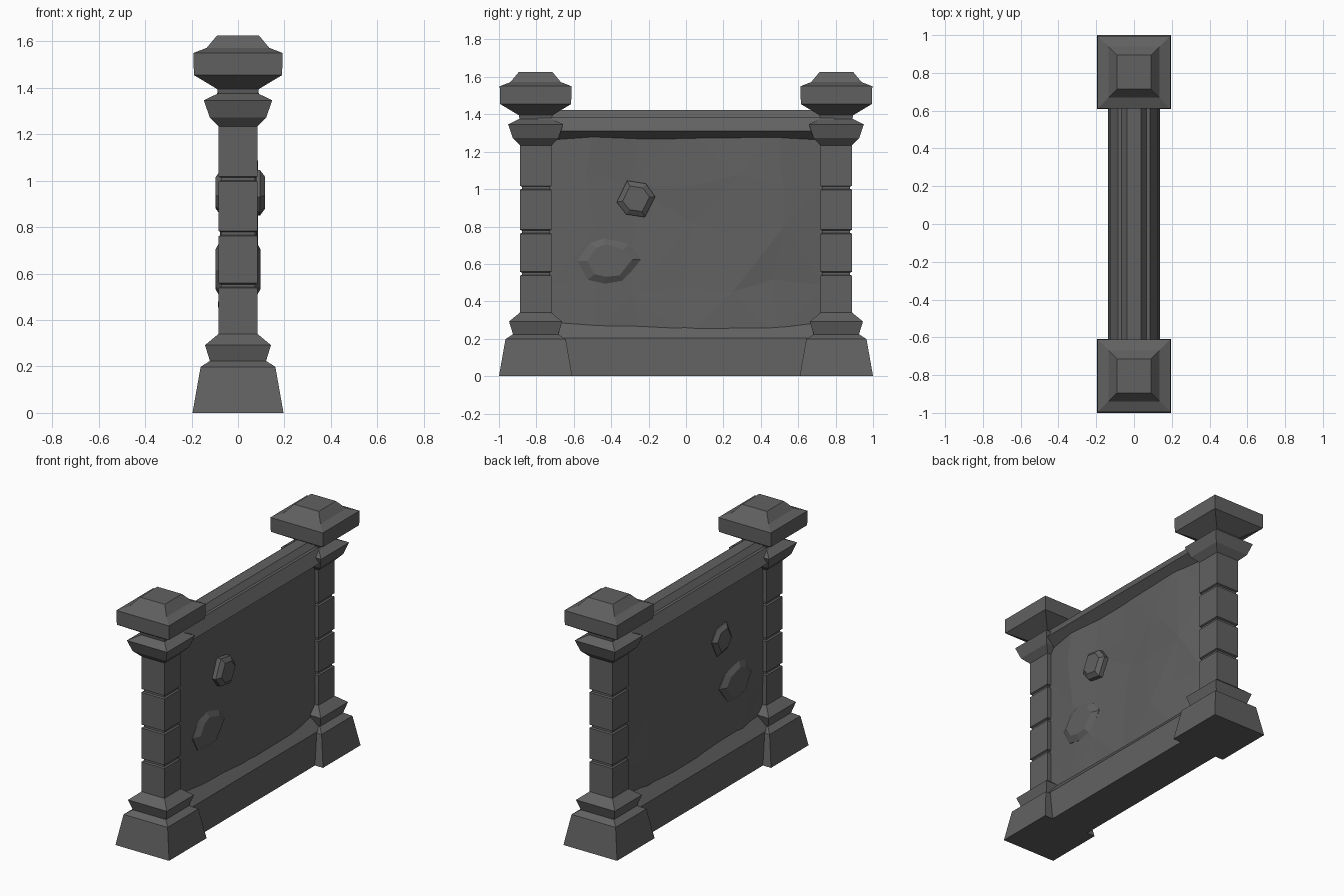
import bpy, bmesh, math, random
from mathutils import Vector

if "Cube" in bpy.data.objects:
    bpy.data.objects.remove(bpy.data.objects["Cube"])

random.seed(7)

stone_mat = bpy.data.materials.new("dark_stone")
stone_mat.diffuse_color = (.12, .12, .12, 1)
stone_mat.use_nodes = True
stone_mat.node_tree.nodes["Principled BSDF"].inputs["Base Color"].default_value = stone_mat.diffuse_color

def finish(name, bm):
    bmesh.ops.recalc_face_normals(bm, faces=bm.faces)
    me = bpy.data.meshes.new(name)
    bm.to_mesh(me)
    bm.free()
    me.materials.append(stone_mat)
    ob = bpy.data.objects.new(name, me)
    bpy.context.collection.objects.link(ob)
    return ob

def loft(name, rings):
    """Skin a list of closed vertex rings and cap both ends."""
    bm = bmesh.new()
    vs = [[bm.verts.new(p) for p in r] for r in rings]
    n = len(vs[0])
    for a, b in zip(vs, vs[1:]):
        for i in range(n):
            j = (i + 1) % n
            bm.faces.new((a[i], a[j], b[j], b[i]))
    bm.faces.new(vs[0])
    bm.faces.new(vs[-1])
    return finish(name, bm)

# Square pillars: (half width, height) profile with three mortar grooves
base = [(.196, 0), (.161, .198), (.121, .224), (.142, .292), (.084, .34)]
grooves = []
for z in (.548, .772, 1.007):
    grooves += [(.084, z - .011), (.074, z - .006), (.074, z + .006), (.084, z + .011)]
capital = [(.084, 1.234), (.122, 1.273), (.147, 1.346), (.086, 1.376), (.09, 1.395),
           (.19, 1.455), (.192, 1.55), (.135, 1.572), (.09, 1.626)]
for side, y in (("front", -.804), ("back", .804)):
    loft(side + "_pillar", [[(sx * h, y + sy * h, z) for sx, sy in
                             ((-1, -1), (1, -1), (1, 1), (-1, 1))]
                            for h, z in base + grooves + capital])

# Plinth and coping: half profiles mirrored in x, run along y
def run(name, half):
    prof = half + [(-x, z) for x, z in reversed(half)]
    return loft(name, [[(x, y, z) for x, z in prof] for y in (-.79, .79)])

run("wall_plinth", [(.137, 0), (.125, .205), (.055, .29)])
run("wall_coping", [(.06, 1.265), (.128, 1.31), (.085, 1.385), (.065, 1.385), (.038, 1.422)])

# Uneven faceted wall panel, set back where it meets the pillars
bm = bmesh.new()
NY, NZ = 6, 4
for s in (-1, 1):
    grid = []
    for i in range(NY + 1):
        col = []
        for k in range(NZ + 1):
            edge = i in (0, NY)
            j = .05 if not edge and 0 < k < NZ else 0
            x = .056 if edge else .072 + random.uniform(-.008, .014)
            col.append(bm.verts.new((s * x,
                                     -.735 + 1.47 * i / NY + random.uniform(-j, j),
                                     .2 + 1.14 * k / NZ + random.uniform(-j, j))))
        grid.append(col)
    for i in range(NY):
        for k in range(NZ):
            a, b, c, d = grid[i][k], grid[i+1][k], grid[i+1][k+1], grid[i][k+1]
            tris = ((a, b, c), (a, c, d)) if (i + k) % 2 else ((a, b, d), (b, c, d))
            for tri in tris:
                bm.faces.new(tri if s > 0 else tri[::-1])
bmesh.ops.bridge_loops(bm, edges=[e for e in bm.edges if e.is_boundary])
finish("wall_panel", bm)

# Chipped stones standing proud of both faces
def stone(name, s, y, z, outline, out):
    rings = []
    for x, f in ((.05, 1), (out - .022, 1), (out, .7)):
        rings.append([(s * x, y + f * a, z + f * b) for a, b in outline])
    loft(name, rings)

small = [(-.105, -.02), (-.05, .095), (.05, .08), (.1, .01), (.045, -.1), (-.055, -.085)]
large = [(-.175, .0), (-.11, .1), (-.04, .13), (.1, .09), (.165, .01), (.07, -.11),
         (-.03, -.12), (-.12, -.1)]
for side, s, o1, o2 in (("right", 1, .117, .096), ("left", -1, .096, .096)):
    stone(side + "_small_stone", s, -.265, .95, small, o1)
    stone(side + "_large_stone", s, -.405, .615, large, o2)
